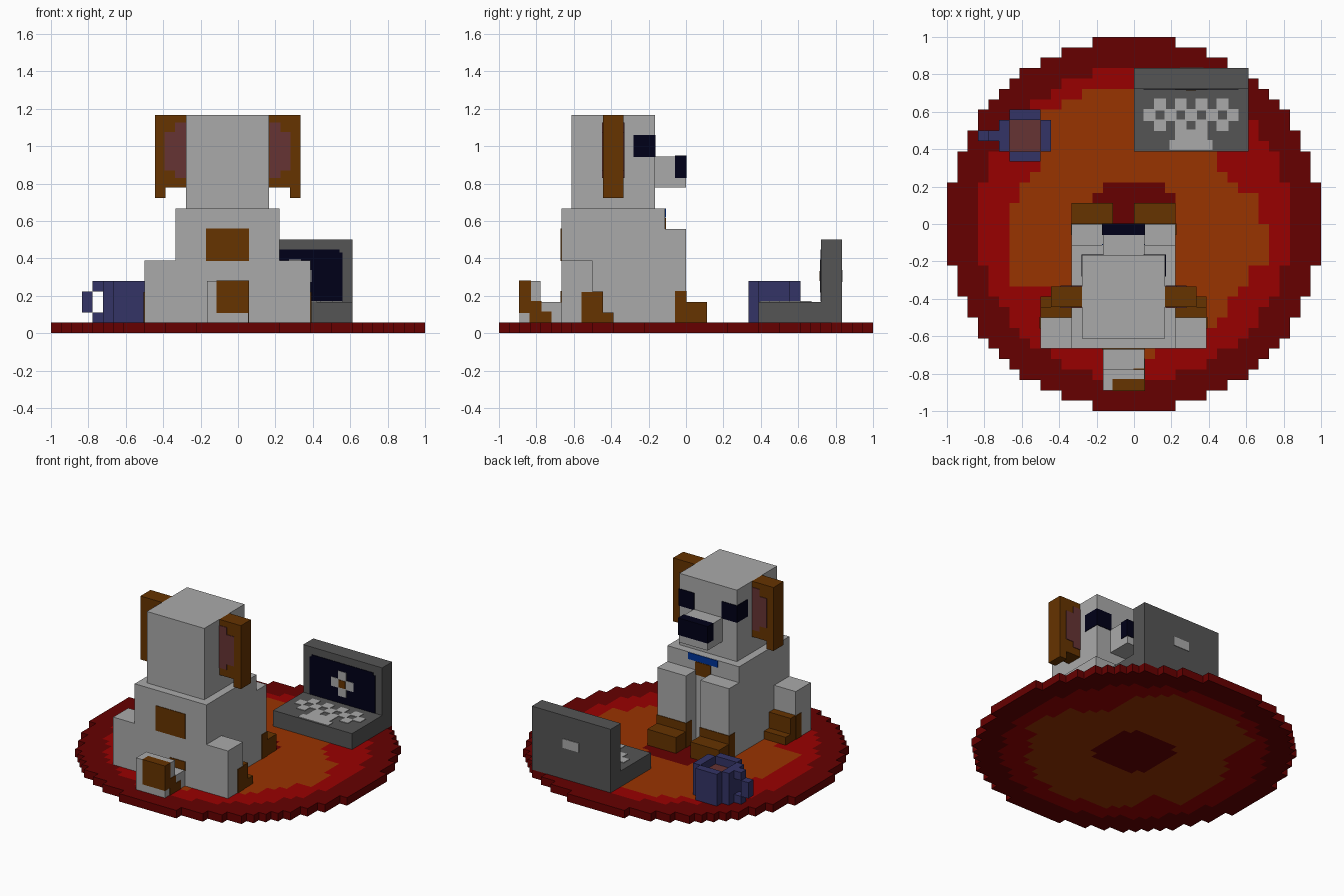
import bpy, bmesh
from mathutils import Matrix, Vector

if "Cube" in bpy.data.objects:
    bpy.data.objects.remove(bpy.data.objects["Cube"])

V = 1 / 18          # edge of one block
SKIN = 0.004        # thickness of painted plates


def material(name, hexcode):
    lin = [(c / 12.92 if c <= 0.04045 else ((c + 0.055) / 1.055) ** 2.4)
           for c in (int(hexcode[i:i + 2], 16) / 255 for i in (0, 2, 4))]
    m = bpy.data.materials.new(name)
    m.diffuse_color = (*lin, 1)
    m.use_nodes = True
    m.node_tree.nodes["Principled BSDF"].inputs["Base Color"].default_value = m.diffuse_color
    return m


FUR = material("light grey", "AAAAAA")
BROWN = material("brown", "663300")
MAROON = material("dark red", "660000")
RED = material("red", "990000")
ORANGE = material("burnt orange", "993300")
ROSE = material("rose brown", "663333")
NAVY = material("slate blue", "333366")
BLACK = material("blue black", "000018")
BLUE = material("bright blue", "003399")
METAL = material("dark grey", "555555")


def finish(name, bm, mats):
    me = bpy.data.meshes.new(name)
    bm.to_mesh(me)
    bm.free()
    for m in mats:
        me.materials.append(m)
    ob = bpy.data.objects.new(name, me)
    bpy.context.collection.objects.link(ob)
    return ob


def blocks(name, mat, *boxes, grow=0.0):
    """One object made of boxes (x0, x1, y0, y1, z0, z1) in block units."""
    bm = bmesh.new()
    for x0, x1, y0, y1, z0, z1 in boxes:
        lo = Vector((x0, y0, z0)) * V - Vector((grow,) * 3)
        hi = Vector((x1, y1, z1)) * V + Vector((grow,) * 3)
        mtx = Matrix.Translation((lo + hi) / 2) @ Matrix.Diagonal((*(hi - lo), 1))
        bmesh.ops.create_cube(bm, size=1, matrix=mtx)
    return finish(name, bm, [mat])


def pair(name, mat, *boxes, grow=0.0):
    """The same part on both sides of the dog, whose middle is x = -1."""
    blocks("left_" + name, mat, *boxes, grow=grow)
    blocks("right_" + name, mat,
           *[(-2 - b[1], -2 - b[0], *b[2:]) for b in boxes], grow=grow)


# Rug: stepped disc, coloured in rings with an uneven orange field
ORANGE_ROWS = [(-5, 5), (-7, 6), (-9, 7), (-9, 8), (-9, 8), (-9, 8), (-9, 8),
               (-9, 8), (-10, 9), (-11, 10), (-11, 12), (-12, 12), (-12, 12),
               (-12, 13), (-12, 13), (-12, 13), (-12, 13), (-12, 11), (-12, 11),
               (-8, 10), (-8, 9), (-8, 9), (-8, 8), (-7, 6), (-6, 5), (-2, 2)]
bm = bmesh.new()
bmesh.ops.create_grid(bm, x_segments=36, y_segments=36, size=1)
cells = {f: f.calc_center_median() / V for f in bm.faces}
outside = []
for f, c in cells.items():
    r = c.length
    row = 12 - int(c.y // 1)
    if r > 18:
        outside.append(f)
    elif r > 15 or r < 4.4:
        f.material_index = 0
    elif 0 <= row < len(ORANGE_ROWS) and ORANGE_ROWS[row][0] < c.x < ORANGE_ROWS[row][1]:
        f.material_index = 2
    else:
        f.material_index = 1
bmesh.ops.delete(bm, geom=outside, context='FACES')
rug = finish("rug", bm, [MAROON, RED, ORANGE])
solid = rug.modifiers.new("thickness", 'SOLIDIFY')
solid.thickness = V
solid.offset = 1

# Dog body, head and snout
blocks("dog_body", FUR, (-6, 4, -12, -2, 1, 12))
blocks("dog_head", FUR, (-5, 3, -11, -3, 12, 21))
blocks("dog_snout", FUR, (-3, 1, -3, 0, 14, 17))
blocks("dog_nose", BLACK, (-3, 1, -1, 0, 15, 17), grow=SKIN)
pair("eye", BLACK, (-5, -3, -5, -3, 17, 19), grow=SKIN)

# Ears with rose lining
pair("ear", BROWN, (-8, -7, -8, -6, 13, 21), (-7, -5, -8, -6, 14, 21))
pair("ear_lining", ROSE, (-6, -5.1, -8, -6, 15, 20.2), (-7, -6, -8, -6, 15.7, 19.3),
     grow=SKIN)

# Collar and tag on the chest
blocks("collar", BLUE, (-3, 1, -2.5, -2, 11.2, 11.9), grow=SKIN)
blocks("collar_tag", BROWN, (-2, 0, -2.5, -2, 9.5, 11), grow=SKIN)

# Legs and paws
pair("front_leg", FUR, (-6, -2, -2, 0, 1, 10))
pair("front_ankle", BROWN, (-6, -2, -1, 0, 1, 4), grow=SKIN)
pair("front_paw", BROWN, (-6, -2, 0, 2, 1, 3))
pair("hind_leg", FUR, (-9, -6, -12, -9, 1, 7))
pair("hind_ankle", BROWN, (-9, -6.1, -10, -9, 1, 3.9), grow=SKIN)
pair("hind_paw", BROWN, (-9, -6, -9, -8, 1, 4), (-9, -6, -8, -7, 1, 2))

# Tail and brown fur patches
blocks("tail", FUR, (-3, 1, -14, -12, 1, 3), (-3, 1, -16, -14, 1, 5))
blocks("tail_patch", BROWN, (-2, 1, -16, -15, 2, 5), (0, 1, -15, -14, 1, 3),
       (0, 1, -14, -13, 1, 2), grow=SKIN)
blocks("back_patch", BROWN, (-3, 1, -12, -11, 7, 10), (-1, 1, -12, -11, 3, 4), grow=SKIN)

# Laptop: base, lid, display, keys and touchpad
blocks("laptop_base", METAL, (0, 11, 7, 13, 1, 3))
blocks("laptop_lid", METAL, (0, 11, 13, 15, 1, 9))
blocks("laptop_display", BLACK, (1, 10, 13, 13.5, 3.1, 7.7), (1.3, 9.7, 13, 13.5, 3.1, 8),
       grow=SKIN)
blocks("display_cross", FUR, (4, 7, 12.95, 13.5, 5, 6), (5, 6, 12.95, 13.5, 4, 7), grow=SKIN)
blocks("display_dot", BROWN, (5.1, 5.9, 12.9, 13.5, 5.1, 5.9), grow=SKIN)
blocks("lid_plate", FUR, (4.5, 6.6, 14.5, 15, 5, 6), grow=SKIN)
blocks("laptop_keys", FUR,
       *[(c, c + 1, r, r + 1, 2.5, 3) for r, first in ((11, 2), (10, 1), (9, 2))
         for c in range(first, 10, 2)], grow=SKIN)
blocks("touchpad", FUR, (4, 7, 8, 9, 2.5, 3), (3.5, 7.5, 7.2, 8, 2.5, 3), grow=SKIN)

# Mug: four walls, drink and looped handle
blocks("mug", NAVY, (-12, -9, 6, 7, 1, 5), (-12, -9, 10, 11, 1, 5),
       (-13, -12, 7, 10, 1, 5), (-9, -8, 7, 10, 1, 5))
blocks("mug_drink", ROSE, (-12, -9, 7, 10, 1, 4))
blocks("mug_handle", NAVY, (-14, -13, 8, 9, 1, 2), (-14, -13, 8, 9, 4, 5),
       (-15, -14, 8, 9, 2, 4))
